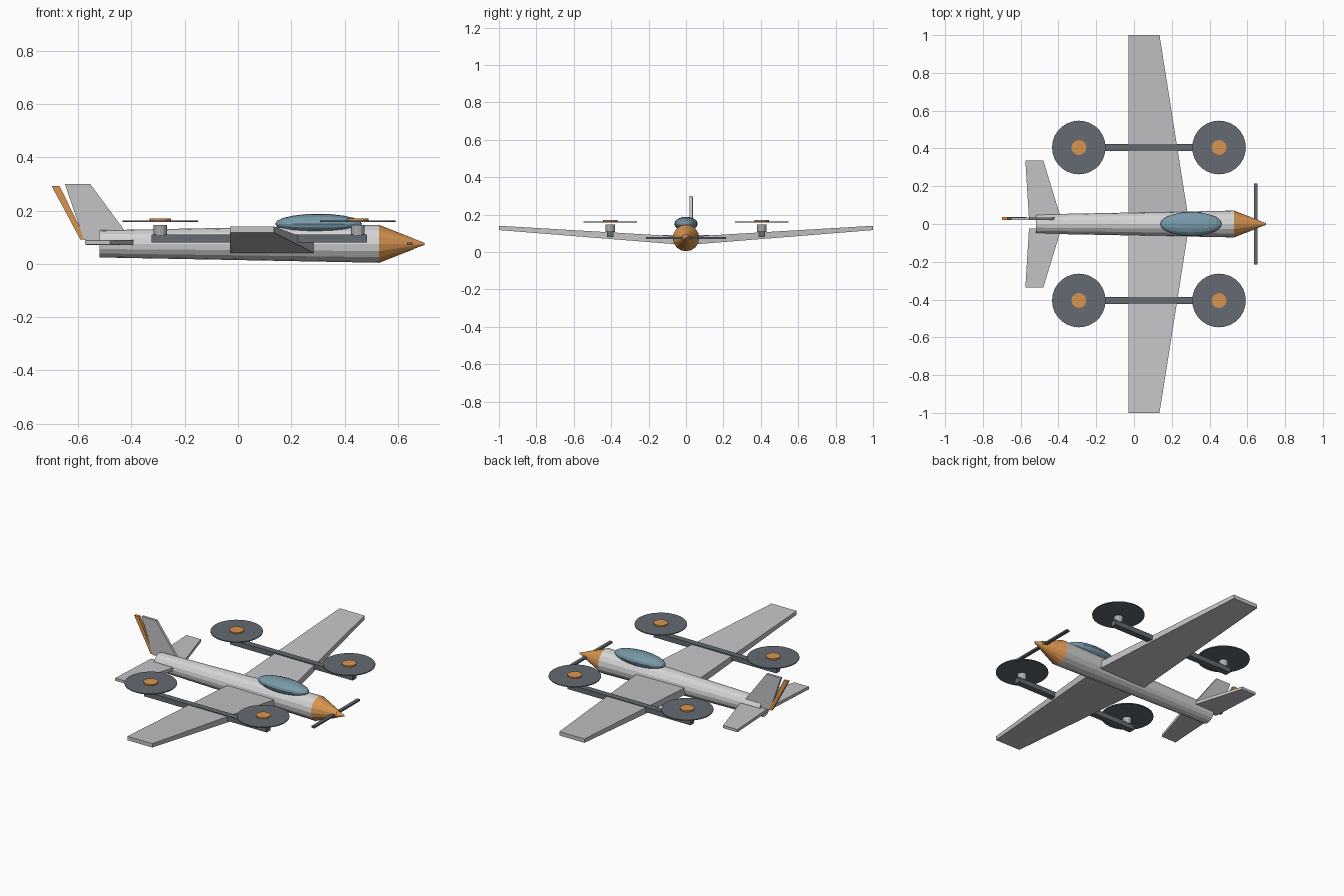
import bpy, bmesh
from math import pi
from mathutils import Matrix, Vector

if "Cube" in bpy.data.objects:
    bpy.data.objects.remove(bpy.data.objects["Cube"], do_unlink=True)


def material(name, r, g, b):
    m = bpy.data.materials.new(name)
    m.use_nodes = True
    m.diffuse_color = (r, g, b, 1)
    m.node_tree.nodes["Principled BSDF"].inputs["Base Color"].default_value = (r, g, b, 1)
    return m


BODY = material("pale grey", 0.66, 0.66, 0.67)
WING = material("wing grey", 0.55, 0.55, 0.57)
DARK = material("dark slate", 0.125, 0.145, 0.165)
METAL = material("motor grey", 0.40, 0.41, 0.42)
ORANGE = material("orange", 0.70, 0.30, 0.08)
GLASS = material("canopy blue", 0.19, 0.32, 0.40)


def finish(name, bm, mat):
    bmesh.ops.recalc_face_normals(bm, faces=bm.faces)
    mesh = bpy.data.meshes.new(name)
    bm.to_mesh(mesh)
    bm.free()
    mesh.materials.append(mat)
    obj = bpy.data.objects.new(name, mesh)
    bpy.context.collection.objects.link(obj)
    return obj


def box(name, centre, size, mat):
    bm = bmesh.new()
    bmesh.ops.create_cube(bm, size=1,
                          matrix=Matrix.Translation(centre) @ Matrix.Diagonal((*size, 1)))
    return finish(name, bm, mat)


def cone(name, centre, r1, r2, depth, sides, mat, along_x=False):
    bm = bmesh.new()
    turn = Matrix.Rotation(pi / 2, 4, "Y") if along_x else Matrix.Identity(4)
    bmesh.ops.create_cone(bm, cap_ends=True, segments=sides, radius1=r1, radius2=r2,
                          depth=depth, matrix=Matrix.Translation(centre) @ turn)
    return finish(name, bm, mat)


def loft(name, ring_a, ring_b, mat):
    """Solid between two matching polygons."""
    bm = bmesh.new()
    a = [bm.verts.new(p) for p in ring_a]
    b = [bm.verts.new(p) for p in ring_b]
    bm.faces.new(a)
    bm.faces.new(b)
    for i in range(len(a)):
        j = (i + 1) % len(a)
        bm.faces.new((a[i], a[j], b[j], b[i]))
    return finish(name, bm, mat)


def section(y, back, front, low, high):
    return [(back, y, low), (front, y, low), (front, y, high), (back, y, high)]


def upright(name, outline, y0, y1, mat):
    return loft(name, [(x, y0, z) for x, z in outline], [(x, y1, z) for x, z in outline], mat)


# Fuselage, nose and spinner
AXIS = 0.075
cone("fuselage", (0.005, 0, AXIS), 0.051, 0.071, 1.05, 16, BODY, True)
cone("nose_cone", (0.595, 0, AXIS), 0.071, 0.02, 0.13, 16, ORANGE, True)
cone("spinner", (0.665, 0, AXIS), 0.03, 0.004, 0.07, 12, ORANGE, True)
box("nose_propeller", (0.645, 0, AXIS), (0.02, 0.43, 0.01), DARK)

# Canopy bubble
bm = bmesh.new()
bmesh.ops.create_uvsphere(bm, u_segments=16, v_segments=10, radius=1,
                          matrix=Matrix.Translation((0.302, 0, 0.15))
                          @ Matrix.Diagonal((0.163, 0.063, 0.038, 1))
                          @ Matrix.Rotation(pi / 2, 4, "Y"))
finish("canopy", bm, GLASS)

for side, word in ((1, "left"), (-1, "right")):
    # Main wing and tailplane
    loft(word + "_wing", section(side * 0.05, -0.03, 0.285, 0.041, 0.084),
         section(side, -0.03, 0.135, 0.117, 0.14), WING)
    loft(word + "_tailplane", section(side * 0.025, -0.556, -0.385, 0.071, 0.09),
         section(side * 0.336, -0.575, -0.48, 0.072, 0.088), WING)

    # Lift boom with a rotor at each end
    y = side * 0.405
    box(word + "_boom", (0.08, y, 0.095), (0.81, 0.036, 0.03), DARK)
    for x, end in ((0.45, "front"), (-0.292, "rear")):
        tag = word + "_" + end
        cone(tag + "_motor", (x, y, 0.126), 0.025, 0.025, 0.04, 12, METAL)
        cone(tag + "_rotor_disc", (x, y, 0.16), 0.142, 0.142, 0.005, 28, DARK)
        cone(tag + "_rotor_hub", (x, y, 0.165), 0.04, 0.04, 0.01, 12, ORANGE)

# Fin and rudder, set slightly to the left
upright("fin", [(-0.578, 0.09), (-0.4, 0.09), (-0.555, 0.3), (-0.65, 0.3)], 0.02, 0.035, WING)
upright("rudder", [(-0.592, 0.092), (-0.572, 0.092), (-0.67, 0.293), (-0.7, 0.293)],
        0.021, 0.037, ORANGE)
